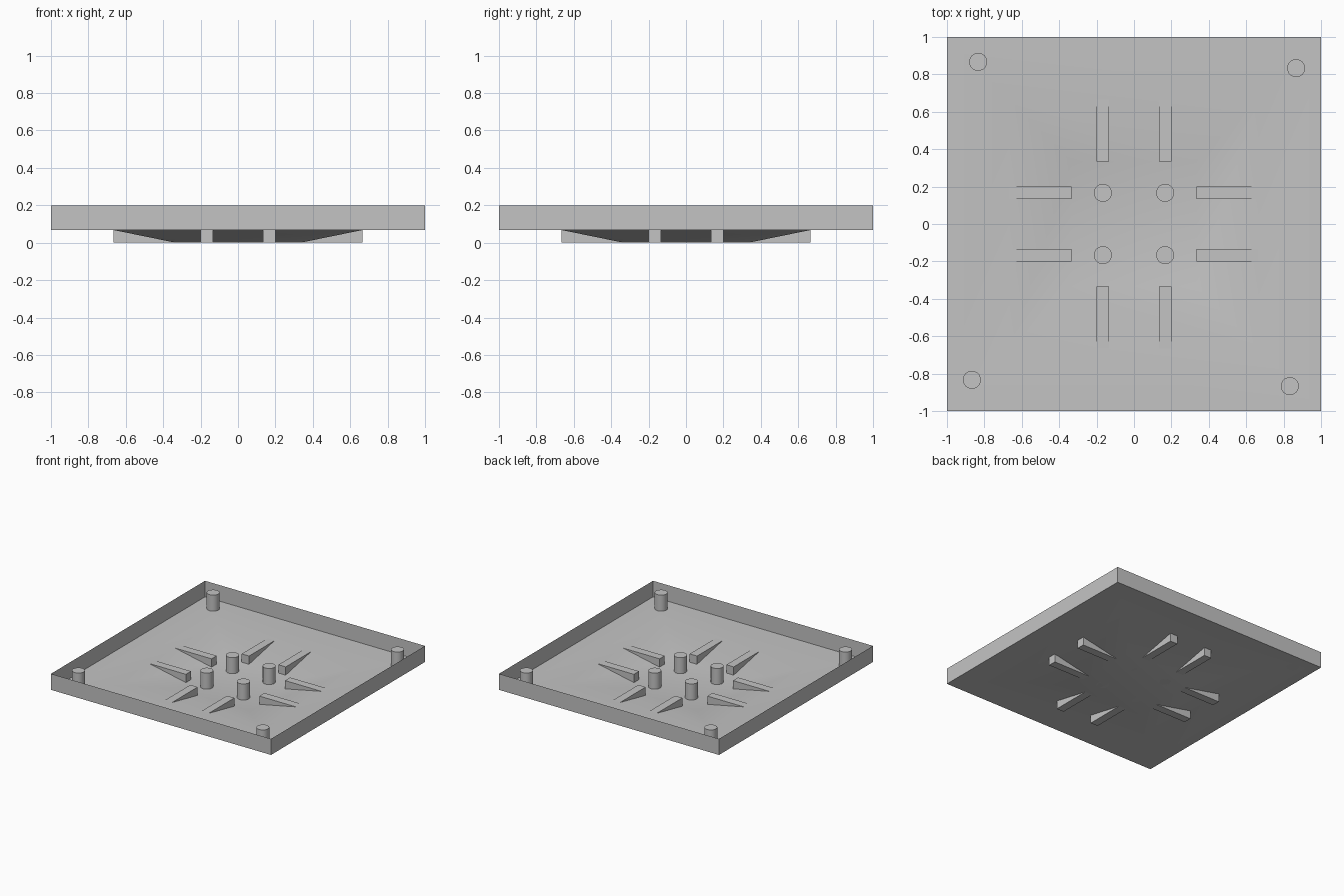
import bpy
import bmesh
import math

cube = bpy.data.objects.get("Cube")
if cube:
    bpy.data.objects.remove(cube)

RIM, TOP = 0.068, 0.2        # floor border height, wall top height
POST_R, POST_H = 0.048, 0.132

grey = bpy.data.materials.new("plain grey")
grey.use_nodes = True
colour = (0.55, 0.55, 0.55, 1)
grey.diffuse_color = colour
grey.node_tree.nodes["Principled BSDF"].inputs["Base Color"].default_value = colour


def finish(obj, name):
    obj.name = obj.data.name = name
    obj.data.materials.append(grey)
    bpy.ops.object.select_all(action="DESELECT")
    obj.select_set(True)
    bpy.context.view_layer.objects.active = obj
    bpy.ops.object.shade_smooth_by_angle(angle=math.radians(30))


def post(name, x, y, z):
    bpy.ops.mesh.primitive_cylinder_add(
        vertices=32, radius=POST_R, depth=POST_H, location=(x, y, z + POST_H / 2))
    finish(bpy.context.object, name)


def rib(name, x, y, length, width):
    bpy.ops.mesh.primitive_cube_add(size=1, location=(x, y, RIM / 2))
    obj = bpy.context.object
    obj.scale = (length, width, RIM)
    bpy.ops.object.transform_apply(location=False, rotation=False, scale=True)
    finish(obj, name)


# Tray: sunken centre, sloped sides, flat border and thin upright walls
bm = bmesh.new()
rings = []
for half, z in ((1 / 3, 0), (2 / 3, RIM), (1, RIM), (1, TOP)):
    rings.append([bm.verts.new((sx * half, sy * half, z))
                  for sx, sy in ((-1, -1), (1, -1), (1, 1), (-1, 1))])
bm.faces.new(rings[0][::-1])
for inner, outer in zip(rings, rings[1:]):
    for i in range(4):
        j = (i + 1) % 4
        bm.faces.new((inner[i], inner[j], outer[j], outer[i]))
mesh = bpy.data.meshes.new("tray")
bm.to_mesh(mesh)
bm.free()
tray = bpy.data.objects.new("tray", mesh)
bpy.context.collection.objects.link(tray)
finish(tray, "tray")

# Ribs straddling the slope, and the central posts
for sx, side in ((-1, "right"), (1, "left")):
    for sy, end in ((-1, "front"), (1, "back")):
        near, far = 1 / 6, 0.5
        rib(f"{side}_{end}_cross_rib", sx * far, sy * near, 1 / 3, 1 / 15)
        rib(f"{side}_{end}_long_rib", sx * near, sy * far, 1 / 15, 1 / 3)
        post(f"{side}_{end}_centre_post", sx * near, sy * near, 0)

# Corner posts, placed as a slightly turned square
a, b = 0.833, 0.867
for i, (x, y) in enumerate(((-a, b), (b, a), (a, -b), (-b, -a))):
    post(f"corner_post_{i + 1}", x, y, RIM)
